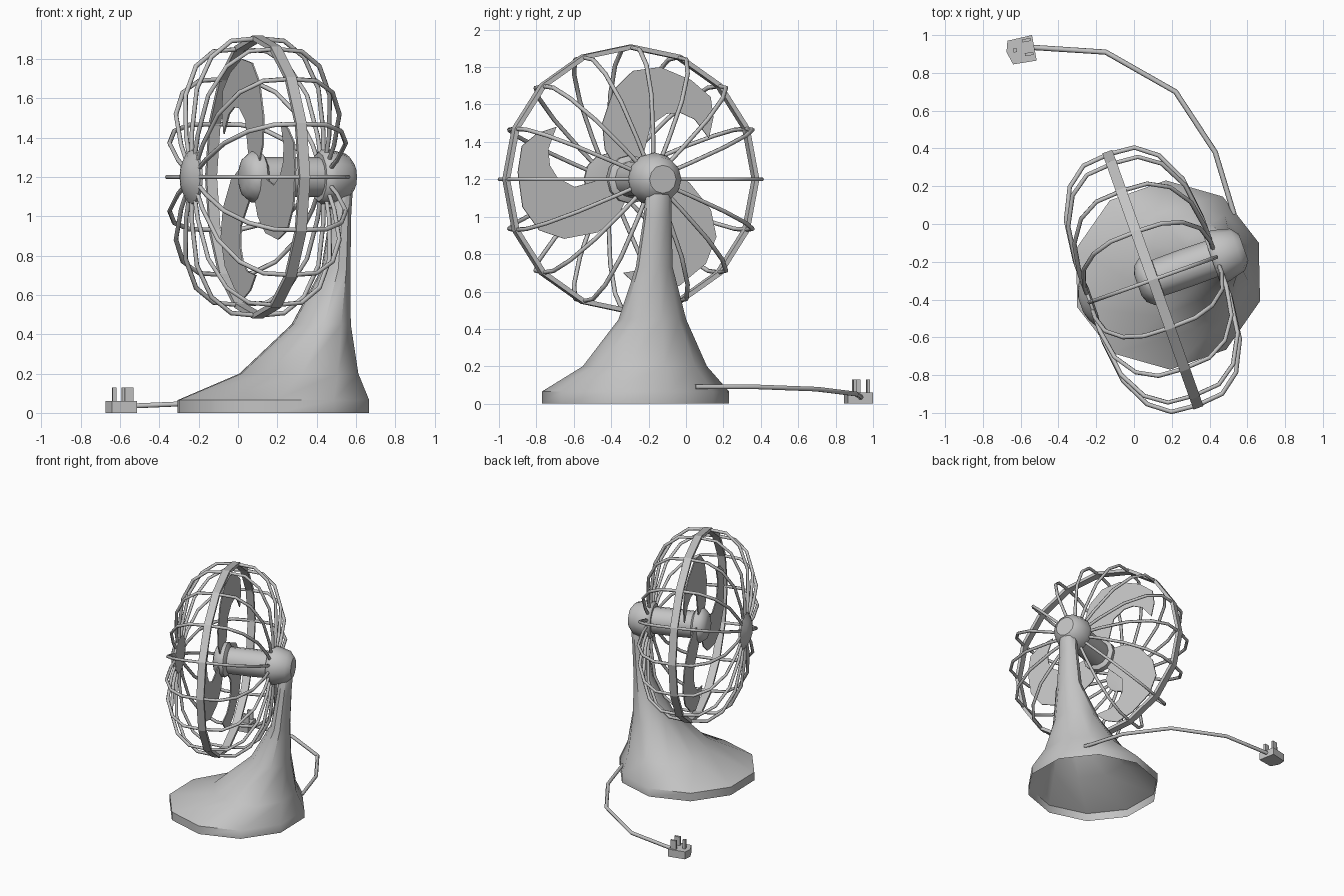
import bpy, bmesh, math
from mathutils import Matrix, Vector

cube = bpy.data.objects.get("Cube")
if cube:
    bpy.data.objects.remove(cube, do_unlink=True)

grey = bpy.data.materials.new("grey_metal")
grey.use_nodes = True
GREY = (0.55, 0.55, 0.55, 1)
grey.diffuse_color = GREY
grey.node_tree.nodes["Principled BSDF"].inputs["Base Color"].default_value = GREY

# Fan head frame: local x runs along the motor axis, from the front to the back
TILT = math.radians(19.6)
HEAD = Matrix.Translation((0.10, -0.295, 1.2)) @ Matrix.Rotation(TILT, 4, "Z")


def finish(name, bm, matrix=Matrix(), smooth=None):
    bmesh.ops.recalc_face_normals(bm, faces=bm.faces)
    mesh = bpy.data.meshes.new(name)
    bm.to_mesh(mesh)
    bm.free()
    mesh.materials.append(grey)
    ob = bpy.data.objects.new(name, mesh)
    bpy.context.collection.objects.link(ob)
    ob.matrix_world = matrix
    if smooth:
        bpy.ops.object.select_all(action="DESELECT")
        ob.select_set(True)
        bpy.context.view_layer.objects.active = ob
        bpy.ops.object.shade_smooth_by_angle(angle=math.radians(smooth))
    return ob


def skin(bm, rings, closed=False):
    """Bridge successive rings of points with quads."""
    rows = [[bm.verts.new(p) for p in ring] for ring in rings]
    pairs = list(zip(rows, rows[1:]))
    if closed:
        pairs.append((rows[-1], rows[0]))
    for a, b in pairs:
        for i in range(len(a)):
            j = (i + 1) % len(a)
            bm.faces.new((a[i], a[j], b[j], b[i]))
    return rows


def lathe(name, profile, sides, closed=False, smooth=None):
    """Revolve (position, radius) points about the motor axis."""
    rings = []
    for s, r in profile:
        angles = [math.tau * k / sides for k in range(sides)]
        rings.append([(s, r * math.cos(a), r * math.sin(a)) for a in angles])
    bm = bmesh.new()
    rows = skin(bm, rings, closed)
    if not closed:
        bm.faces.new(rows[0])
        bm.faces.new(rows[-1])
    return finish(name, bm, HEAD, smooth)


def tube(name, paths, radius, matrix=Matrix()):
    curve = bpy.data.curves.new(name, "CURVE")
    curve.dimensions = "3D"
    curve.bevel_depth = radius
    curve.bevel_resolution = 1
    curve.use_fill_caps = True
    for path in paths:
        spline = curve.splines.new("POLY")
        spline.points.add(len(path) - 1)
        for point, co in zip(spline.points, path):
            point.co = (*co, 1)
    curve.materials.append(grey)
    ob = bpy.data.objects.new(name, curve)
    bpy.context.collection.objects.link(ob)
    ob.matrix_world = matrix


def prism(bm, outline, depth, place):
    """Extrude a flat outline by depth along z, then place it."""
    low = [bm.verts.new(place @ Vector((x, y, 0))) for x, y in outline]
    high = [bm.verts.new(place @ Vector((x, y, depth))) for x, y in outline]
    bm.faces.new(low)
    bm.faces.new(high)
    for i in range(len(low)):
        j = (i + 1) % len(low)
        bm.faces.new((low[i], low[j], high[j], high[i]))


# Stand: hollow ten-sided foot sweeping up into the neck
# rows are height, centre x, centre y, radius along axis, radius across
sections = [
    (0.0, 0.18, -0.27, 0.51, 0.50),
    (0.065, 0.18, -0.27, 0.51, 0.50),
    (0.20, 0.31, -0.22, 0.31, 0.335),
    (0.45, 0.423, -0.18, 0.15, 0.185),
    (0.73, 0.498, -0.17, 0.071, 0.102),
    (1.0, 0.52, -0.152, 0.053, 0.077),
    (1.16, 0.533, -0.145, 0.051, 0.068),
    (1.21, 0.533, -0.145, 0.035, 0.045),
]
spin = Matrix.Rotation(TILT, 4, "Z")
rings = []
for z, cx, cy, ra, rb in sections:
    angles = [math.tau * k / 10 for k in range(10)]
    rings.append([Vector((cx, cy, z)) + spin @ Vector((ra * math.cos(a), rb * math.sin(a), 0))
                  for a in angles])
bm = bmesh.new()
rows = skin(bm, rings)
bm.faces.new(rows[-1])
finish("stand", bm, smooth=42)

# Motor housing, hub and front badge disc
lathe("motor_cap", [(0.33, 0.125), (0.345, 0.14), (0.38, 0.143), (0.475, 0.118), (0.51, 0.075)],
      12, smooth=40)
lathe("motor_barrel", [(0.0, 0.10), (0.18, 0.103), (0.35, 0.10)], 12, smooth=40)
lathe("blade_hub", [(-0.085, 0.06), (-0.07, 0.10), (-0.035, 0.13), (0.01, 0.13), (0.03, 0.10)],
      12, smooth=40)
lathe("front_disc", [(-0.405, 0.04), (-0.39, 0.09), (-0.36, 0.14), (-0.345, 0.14), (-0.335, 0.08)],
      12, smooth=40)

# Blades: one curved outline repeated three times
outline = [(-0.07, 0.05), (-0.14, 0.16), (-0.155, 0.30), (-0.09, 0.48), (0.02, 0.58),
           (0.175, 0.60), (0.35, 0.53), (0.46, 0.44), (0.475, 0.33), (0.45, 0.22),
           (0.37, 0.32), (0.29, 0.355), (0.21, 0.35), (0.12, 0.29), (0.075, 0.12)]
to_axis = Matrix(((0, 0, 1, -0.025), (1, 0, 0, 0), (0, 1, 0, 0), (0, 0, 0, 1)))
for k in range(3):
    bm = bmesh.new()
    prism(bm, outline, 0.008, Matrix.Rotation(math.tau * k / 3, 4, "X") @ to_axis)
    finish(f"blade_{k + 1}", bm, HEAD)

# Cage: sixteen-sided band and the bent wires
lathe("cage_band", [(-0.028, 0.72), (0.028, 0.72), (0.028, 0.695), (-0.028, 0.695)],
      16, closed=True)
half = [(0.355, 0.07), (0.355, 0.23), (0.328, 0.45), (0.25, 0.61), (0.143, 0.692)]
wire = [(-s, r) for s, r in half] + [(0, 0.705)] + half[::-1]
paths = []
for k in range(16):
    a = math.tau * k / 16
    paths.append([(s, r * math.cos(a), r * math.sin(a)) for s, r in wire])
tube("cage_wires", paths, 0.012, HEAD)

# Power cord and plug
tube("power_cord", [[(0.53, 0.05, 0.09), (0.43, 0.38, 0.09), (0.22, 0.70, 0.078),
                     (-0.15, 0.91, 0.052), (-0.54, 0.935, 0.035)]], 0.014)
bm = bmesh.new()
prism(bm, [(-0.67, 0.97), (-0.54, 1.0), (-0.515, 0.865), (-0.64, 0.845), (-0.675, 0.91)],
      0.06, Matrix())
finish("plug_body", bm)
bm = bmesh.new()
for x, y, length, width in [(-0.57, 0.973, 0.045, 0.016), (-0.555, 0.90, 0.045, 0.016),
                            (-0.63, 0.92, 0.02, 0.022)]:
    place = Matrix.Translation((x, y, 0.09)) @ Matrix.Rotation(math.radians(10), 4, "Z")
    bmesh.ops.create_cube(bm, matrix=place @ Matrix.Diagonal((length, width, 0.08, 1)))
finish("plug_prongs", bm)
